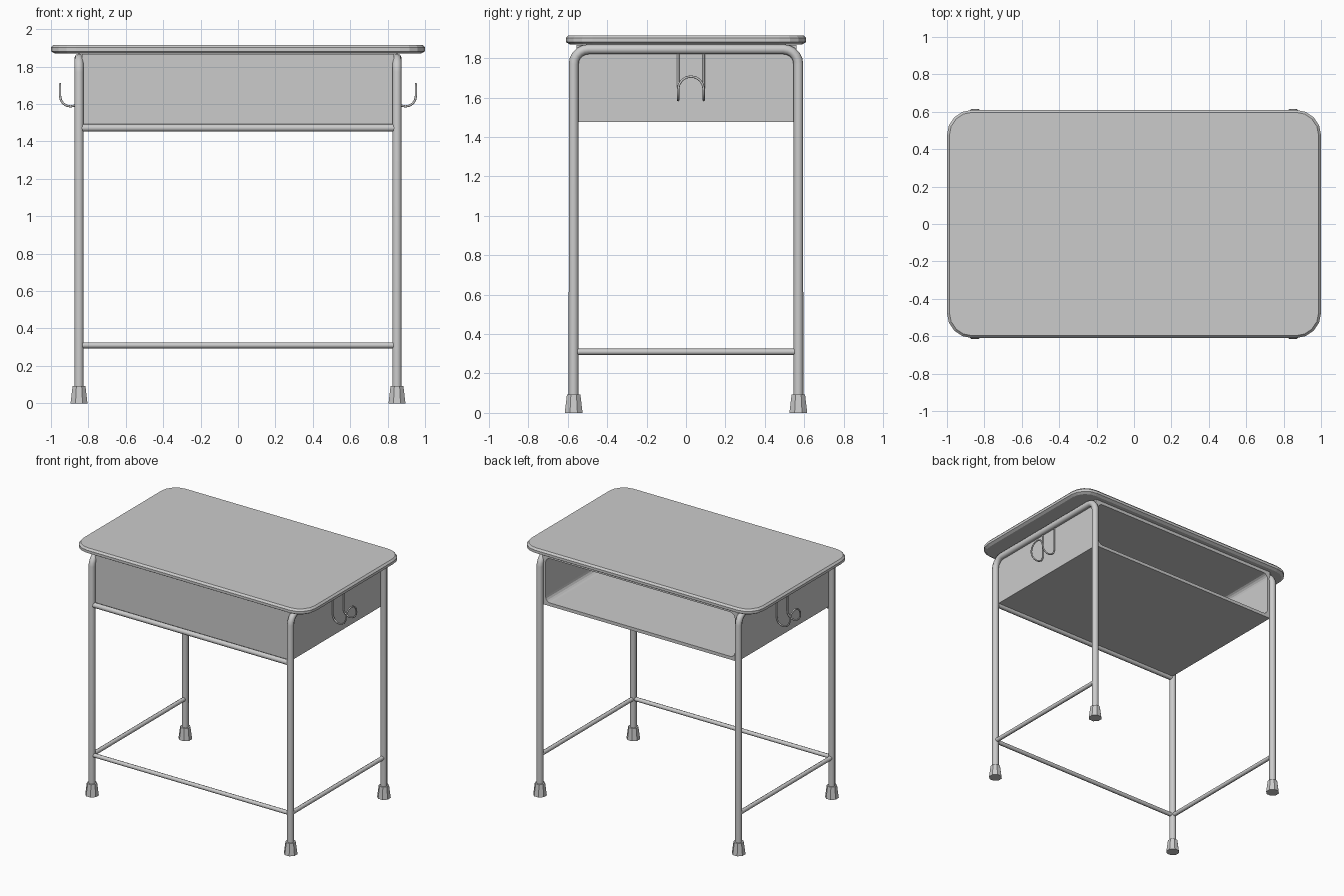
import bpy, bmesh
from math import sin, cos, pi

if "Cube" in bpy.data.objects:
    bpy.data.objects.remove(bpy.data.objects["Cube"])


def loft(name, loops):
    """Skin a run of equal-length closed loops and cap both ends."""
    bm = bmesh.new()
    rows = [[bm.verts.new(p) for p in loop] for loop in loops]
    n = len(rows[0])
    for a, b in zip(rows, rows[1:]):
        for i in range(n):
            j = (i + 1) % n
            bm.faces.new((a[i], a[j], b[j], b[i]))
    bm.faces.new(rows[0][::-1])
    bm.faces.new(rows[-1])
    bmesh.ops.recalc_face_normals(bm, faces=bm.faces)
    me = bpy.data.meshes.new(name)
    bm.to_mesh(me)
    bm.free()
    ob = bpy.data.objects.new(name, me)
    bpy.context.collection.objects.link(ob)
    return ob


def arc(cx, cy, r, a0, a1, n):
    return [(cx + r * cos(a0 + (a1 - a0) * i / n),
             cy + r * sin(a0 + (a1 - a0) * i / n)) for i in range(n + 1)]


def rounded_rect(hx, hy, r, n=4):
    pts = []
    for k, (sx, sy) in enumerate(((1, 1), (-1, 1), (-1, -1), (1, -1))):
        pts += arc(sx * (hx - r), sy * (hy - r), r, k * pi / 2, (k + 1) * pi / 2, n)
    return pts


def tube(name, pts, r, res=2):
    """Bent round bar along a path, turned into a mesh."""
    cu = bpy.data.curves.new(name, 'CURVE')
    cu.dimensions = '3D'
    cu.bevel_depth = r
    cu.bevel_resolution = res
    cu.use_fill_caps = True
    sp = cu.splines.new('POLY')
    sp.points.add(len(pts) - 1)
    for p, co in zip(sp.points, pts):
        p.co = (*co, 1)
    ob = bpy.data.objects.new(name, cu)
    bpy.context.collection.objects.link(ob)
    bpy.ops.object.select_all(action='DESELECT')
    bpy.context.view_layer.objects.active = ob
    ob.select_set(True)
    bpy.ops.object.convert(target='MESH')
    bpy.ops.object.shade_smooth_by_angle(angle=pi / 3.5)
    return ob


# Desk top with chamfered rim
loft("desk_top", [[(x, y, z) for x, y in rounded_rect(1 - i, 0.61 - i, 0.135 - i)]
                  for i, z in ((0.02, 1.87), (0, 1.882), (0, 1.902), (0.013, 1.916))])

# Storage box, open at the back, with rounded inner corners
zc, hz = 1.671, 0.196
outer = rounded_rect(0.835, hz, 0.003)
inner = rounded_rect(0.81, hz - 0.025, 0.04)
loft("storage_box", [[(x, y, zc + z) for x, z in ring] for ring, y in
                     ((outer, -0.555), (outer, 0.56), (inner, 0.56), (inner, -0.53))])

LX, LY = 0.85, 0.57
for s, side in ((-1, "left"), (1, "right")):
    # Inverted U leg frame
    bend = arc(LY - 0.075, 1.77, 0.075, 0, pi / 2, 5)
    path = [(LY, 0.05)] + bend + [(-y, z) for y, z in bend[::-1]] + [(-LY, 0.05)]
    tube(side + "_leg_frame", [(s * LX, y, z) for y, z in path], 0.025)

    # Low side bar
    tube(side + "_side_bar", [(s * LX, -LY, 0.31), (s * LX, LY, 0.31)], 0.016)

    # Bag hook: two wires drop, curl outwards and join in an arch
    yc, hw = 0.025, 0.065
    curl = arc(0.896, 1.642, 0.055, pi, 2 * pi, 8)
    half = [(0.841, yc - hw, 1.83)] + [(x, yc - hw, z) for x, z in curl]
    arch = [(0.951, y, z) for y, z in arc(yc, 1.642, hw, pi, 0, 8)]
    back = [(x, 2 * yc - y, z) for x, y, z in half[::-1]]
    tube(side + "_bag_hook", [(s * x, y, z) for x, y, z in half + arch[1:-1] + back], 0.006)

    # Rubber feet
    for t, end in ((-1, "front"), (1, "back")):
        loft(f"{end}_{side}_foot",
             [[(s * LX + r * cos(pi / 8 + k * pi / 4), t * LY + r * sin(pi / 8 + k * pi / 4), z)
               for k in range(8)] for r, z in ((0.049, 0), (0.037, 0.093))])

# Front cross bars
tube("lower_front_bar", [(-LX, -LY, 0.31), (LX, -LY, 0.31)], 0.016)
tube("upper_front_bar", [(-LX, -LY, 1.472), (LX, -LY, 1.472)], 0.02)
